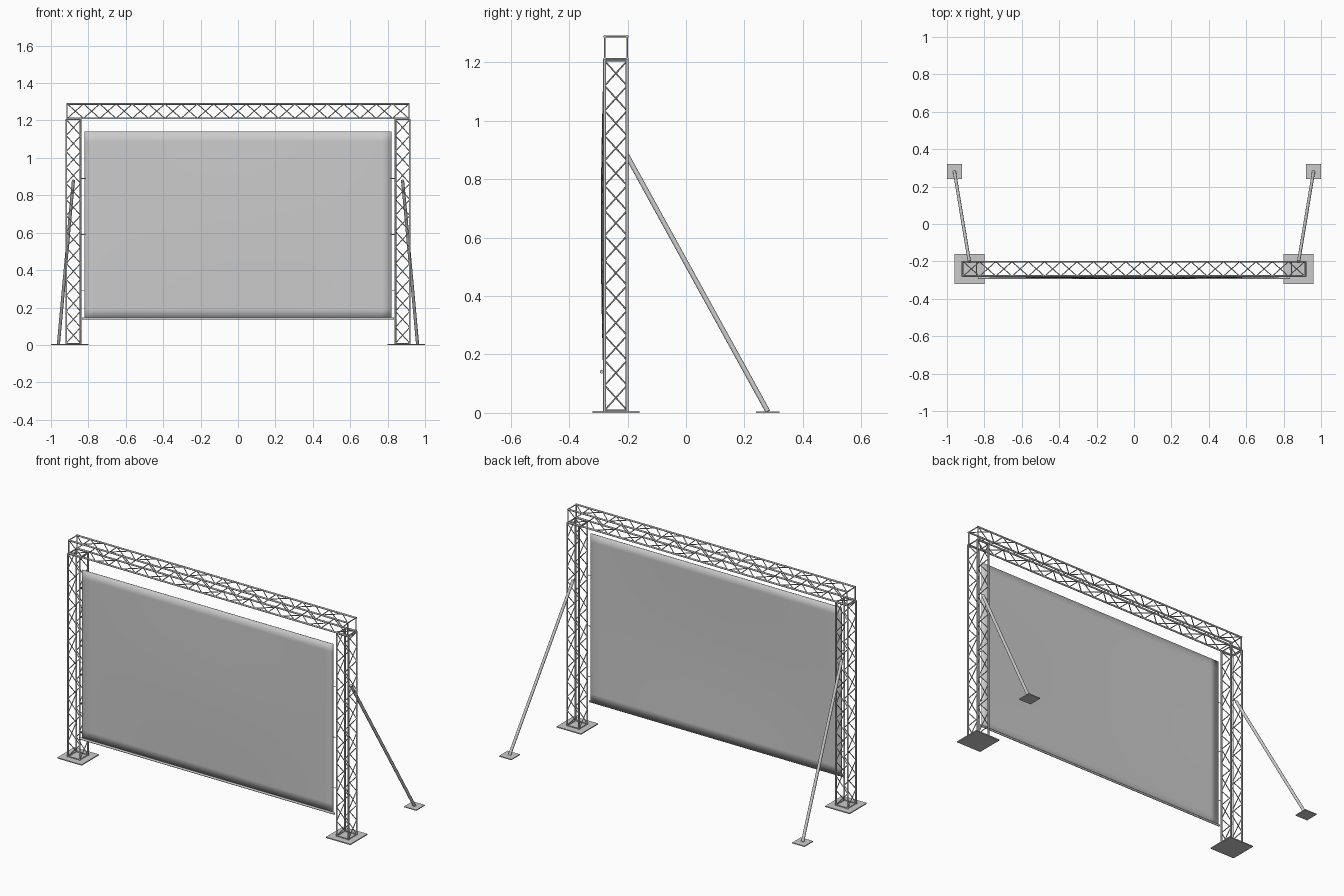
import bpy, bmesh, math
from mathutils import Vector, Matrix

if "Cube" in bpy.data.objects:
    bpy.data.objects.remove(bpy.data.objects["Cube"])

H = 0.0385      # half spacing of truss chords
YC = -0.24      # truss centre line in y
TX = 0.88       # tower centre in x


def tube(bm, a, b, r, n=8):
    a, b = Vector(a), Vector(b)
    d = b - a
    m = Matrix.Translation((a + b) / 2) @ d.to_track_quat('Z', 'Y').to_matrix().to_4x4()
    bmesh.ops.create_cone(bm, cap_ends=True, segments=n, radius1=r, radius2=r,
                          depth=d.length, matrix=m)


def finish(name, bm, smooth=True):
    me = bpy.data.meshes.new(name)
    bm.to_mesh(me)
    bm.free()
    ob = bpy.data.objects.new(name, me)
    bpy.context.collection.objects.link(ob)
    if smooth:
        bpy.context.view_layer.objects.active = ob
        ob.select_set(True)
        bpy.ops.object.shade_smooth_by_angle(angle=math.radians(50))
        ob.select_set(False)
    return ob


def truss(name, length, bays, place):
    """Square box truss along local z: four chords, end frames, zigzag lacing."""
    bm = bmesh.new()
    corners = [(-H, -H), (H, -H), (H, H), (-H, H)]
    for i, c in enumerate(corners):
        d = corners[(i + 1) % 4]
        tube(bm, (*c, 0), (*c, length), 0.005, 10)
        for z in (0.003, length - 0.003):
            tube(bm, (*c, z), (*d, z), 0.003)
        # all faces run the same way round, so opposite faces cross
        for k in range(bays):
            p, q = (c, d) if k % 2 == 0 else (d, c)
            tube(bm, (*p, 0.004 + (length - 0.008) * k / bays),
                 (*q, 0.004 + (length - 0.008) * (k + 1) / bays), 0.0026, 6)
    bmesh.ops.transform(bm, matrix=place, verts=bm.verts)
    return finish(name, bm)


def plate(name, x, y, half, h):
    bm = bmesh.new()
    bmesh.ops.create_cube(bm, size=1, matrix=Matrix.Translation((x, y, h / 2))
                          @ Matrix.Diagonal((2 * half, 2 * half, h, 1)))
    return finish(name, bm, False)


# towers, feet and rear braces
for s, side in ((-1, "left"), (1, "right")):
    truss(side + "_tower", 1.204, 14, Matrix.Translation((s * TX, YC, 0.005)))
    plate(side + "_base_plate", s * TX, YC, 0.08, 0.006)
    plate(side + "_brace_foot", s * 0.96, 0.28, 0.04, 0.005)
    bm = bmesh.new()
    tube(bm, (s * TX, YC + H, 0.88), (s * 0.96, 0.28, 0.005), 0.0085, 12)
    finish(side + "_brace", bm)
    # ties between screen edge and tower
    bm = bmesh.new()
    for z in (0.29, 0.59, 0.89):
        tube(bm, (s * 0.815, -0.284, z), (s * (TX - H), YC - H, z), 0.002, 6)
    finish(side + "_screen_ties", bm)

# top beam
truss("top_beam", 1.834, 21,
      Matrix.Translation((-0.917, YC, 1.25)) @ Matrix.Rotation(math.pi / 2, 4, 'Y'))

# screen fabric, bulging slightly forward
W, Z0, Z1 = 0.822, 0.142, 1.14
bm = bmesh.new()
bmesh.ops.create_grid(bm, x_segments=32, y_segments=20, size=1)
for v in bm.verts:
    u, w = v.co.x, v.co.y
    bulge = 0.0075 * math.cos(u * math.pi / 2) * math.cos(w * math.pi / 2)
    v.co = (u * W, -0.2825 - bulge, (Z0 + Z1) / 2 + w * (Z1 - Z0) / 2)
screen = finish("screen", bm)
mod = screen.modifiers.new("thickness", 'SOLIDIFY')
mod.thickness = 0.003
mod.offset = 0

# weighted bar along the bottom hem
bm = bmesh.new()
tube(bm, (-0.834, -0.289, 0.141), (0.834, -0.289, 0.141), 0.006, 12)
finish("bottom_bar", bm)
